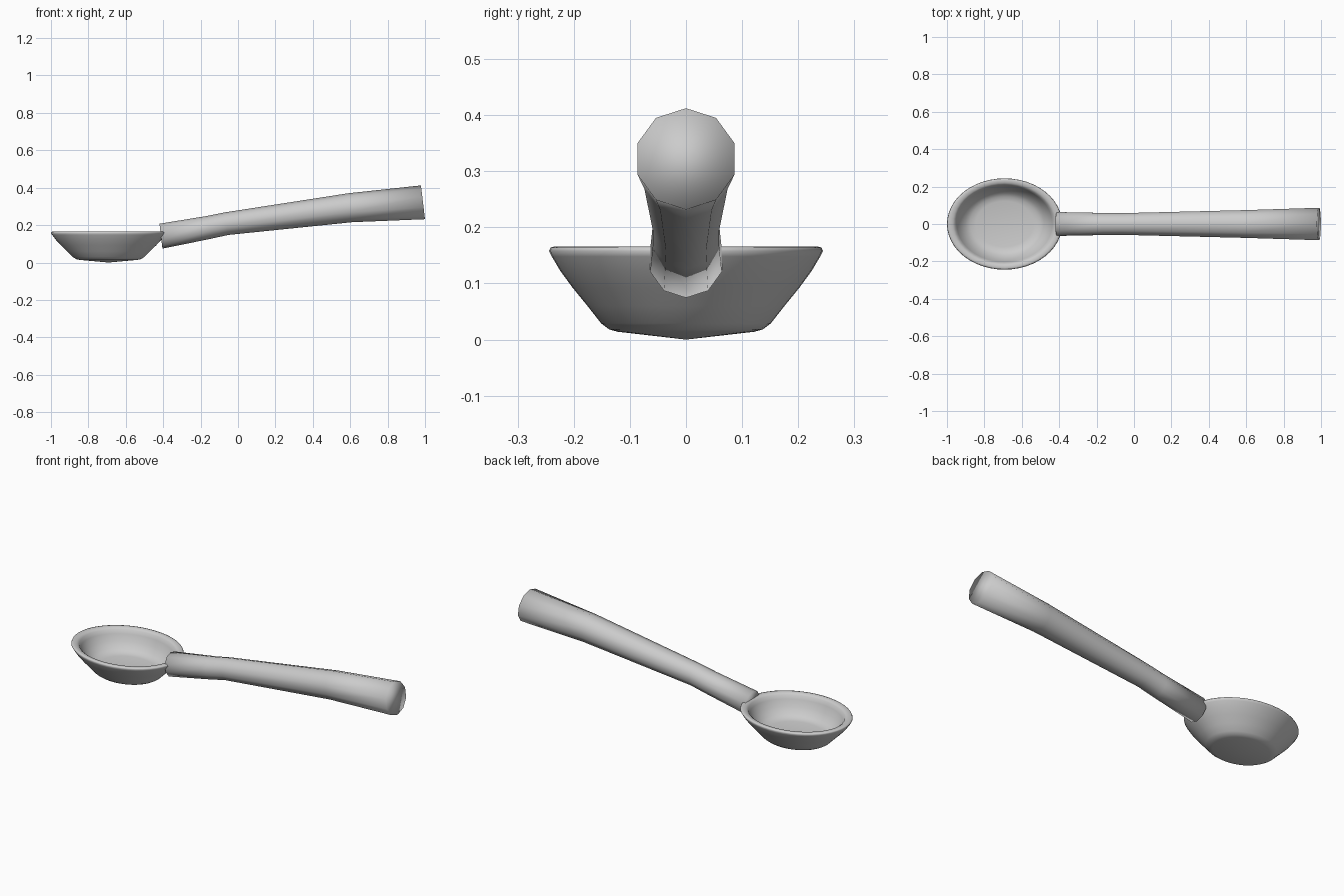
import bpy
import bmesh
from math import sin, cos, pi
from mathutils import Vector

cube = bpy.data.objects.get("Cube")
if cube:
    bpy.data.objects.remove(cube, do_unlink=True)

grey = bpy.data.materials.new("plain grey")
grey.use_nodes = True
colour = (0.6, 0.6, 0.6, 1)
grey.diffuse_color = colour
grey.node_tree.nodes["Principled BSDF"].inputs["Base Color"].default_value = colour


def bridge(bm, rings):
    """Join successive rings of equal length with quads."""
    for a, b in zip(rings, rings[1:]):
        n = len(a)
        for i in range(n):
            j = (i + 1) % n
            bm.faces.new((a[i], a[j], b[j], b[i]))


def finish(name, bm):
    bmesh.ops.recalc_face_normals(bm, faces=bm.faces)
    mesh = bpy.data.meshes.new(name)
    bm.to_mesh(mesh)
    bm.free()
    mesh.shade_smooth()
    mesh.materials.append(grey)
    obj = bpy.data.objects.new(name, mesh)
    bpy.context.collection.objects.link(obj)
    return obj


def make_bowl(profile, centre_x, rx, ry, sides=48):
    """Spin an outside-to-inside profile into an oval dish."""
    bm = bmesh.new()
    rings = []
    for r, z in profile[1:-1]:
        rings.append([bm.verts.new((centre_x + rx * r * cos(2 * pi * i / sides),
                                    ry * r * sin(2 * pi * i / sides), z))
                      for i in range(sides)])
    bridge(bm, rings)
    for ring, (r, z) in ((rings[0], profile[0]), (rings[-1], profile[-1])):
        tip = bm.verts.new((centre_x, 0, z))
        for i in range(sides):
            bm.faces.new((ring[i], ring[(i + 1) % sides], tip))
    return finish("bowl", bm)


def make_handle(stations, sides=10):
    """Loft a tapering tube along the side-on centre line."""
    bm = bmesh.new()
    rings = []
    lean = Vector((-0.12, 0, 1)).normalized()
    for x, z, r in stations:
        rings.append([bm.verts.new(Vector((x, 0, z))
                                   + lean * (r * cos(2 * pi * i / sides))
                                   + Vector((0, r * sin(2 * pi * i / sides), 0)))
                      for i in range(sides)])
    bridge(bm, rings)
    bm.faces.new(rings[0])
    bm.faces.new(rings[-1])
    return finish("handle", bm)


# Bowl: shallow cone base, curved wall, rounded rim, flat inner floor
make_bowl([(0, 0), (0.5, 0.014), (0.56, 0.018), (0.62, 0.029), (0.72, 0.06),
           (0.83, 0.093), (0.92, 0.123), (0.98, 0.148), (1, 0.158),
           (0.99, 0.164), (0.96, 0.166), (0.9, 0.164), (0.86, 0.156),
           (0.83, 0.135), (0.77, 0.1), (0.68, 0.069), (0.6, 0.055),
           (0.5, 0.05), (0, 0.046)],
          -0.692, 0.308, 0.244)

# Handle: thin neck flaring to a wide butt
make_handle([(-0.412, 0.141, 0.067), (-0.16, 0.187, 0.062),
             (-0.06, 0.208, 0.061), (0.6, 0.293, 0.078),
             (0.989, 0.322, 0.091)])
